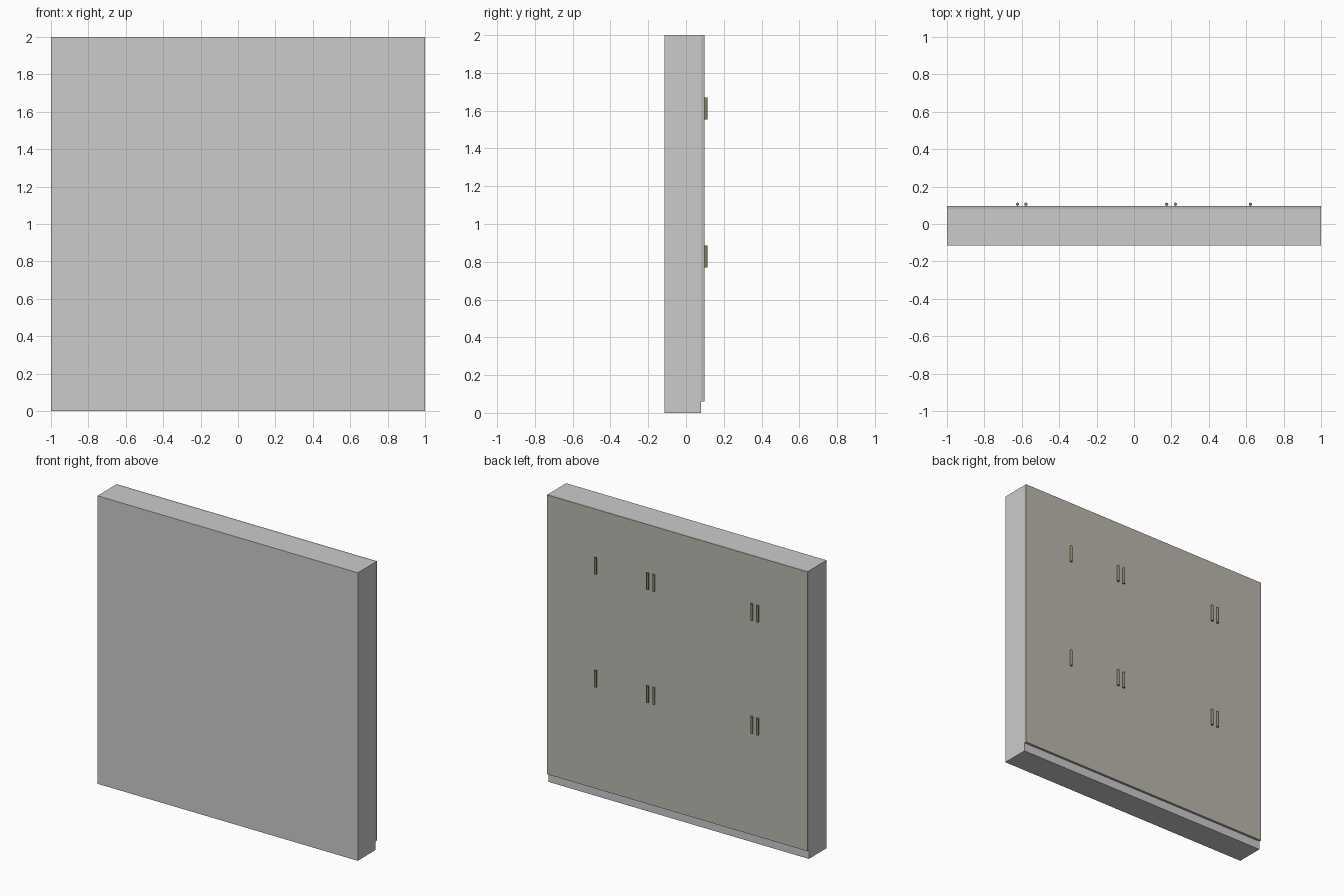
import bpy

if "Cube" in bpy.data.objects:
    bpy.data.objects.remove(bpy.data.objects["Cube"])


def material(name, color):
    mat = bpy.data.materials.new(name)
    mat.diffuse_color = (*color, 1)
    mat.use_nodes = True
    mat.node_tree.nodes["Principled BSDF"].inputs["Base Color"].default_value = mat.diffuse_color
    return mat


def box(name, lo, hi, mat=None):
    bpy.ops.mesh.primitive_cube_add(size=1, location=[(a + b) / 2 for a, b in zip(lo, hi)])
    ob = bpy.context.object
    ob.name = name
    ob.scale = [b - a for a, b in zip(lo, hi)]
    bpy.ops.object.transform_apply(location=False, rotation=False, scale=True)
    if mat:
        ob.data.materials.append(mat)
    return ob


beige = material("warm_grey_board", (0.50, 0.48, 0.43))
green = material("green_pin", (0.20, 0.26, 0.13))

# Thick wall core with a thin facing board raised above the floor on the back
box("wall_core", (-1, -0.114, 0), (1, 0.08, 2))
box("facing_board", (-1, 0.08, 0.06), (1, 0.097, 2), beige)

# Two rows of short upright pins lying against the board
radius = 0.0085
for row, z in enumerate((0.828, 1.612)):
    for col, x in enumerate((-0.623, -0.578, 0.175, 0.222, 0.622)):
        bpy.ops.mesh.primitive_cylinder_add(
            vertices=16, radius=radius, depth=0.115, location=(x, 0.097 + radius, z))
        pin = bpy.context.object
        pin.name = f"hinge_pin_{row}_{col}"
        pin.data.materials.append(green)
        bpy.ops.object.shade_smooth_by_angle()
